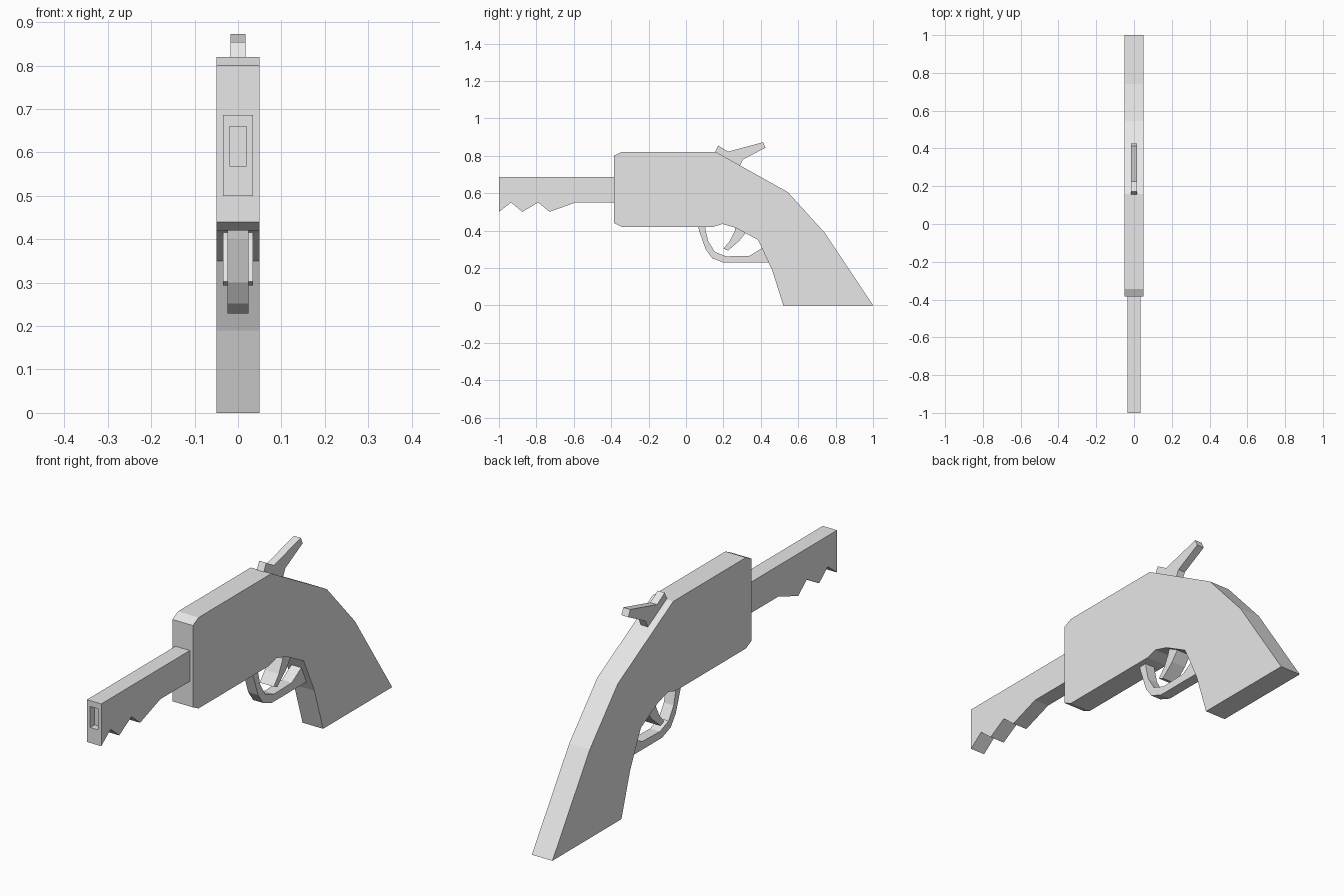
import bpy
import bmesh

cube = bpy.data.objects.get("Cube")
if cube:
    bpy.data.objects.remove(cube, do_unlink=True)

grey = bpy.data.materials.new("plain grey")
grey.diffuse_color = (0.8, 0.8, 0.8, 1)
grey.use_nodes = True
grey.node_tree.nodes["Principled BSDF"].inputs["Base Color"].default_value = (0.8, 0.8, 0.8, 1)


def plate(name, profile, half_width, edit=None):
    """Extrude a (y, z) side profile across x, centred on x = 0."""
    bm = bmesh.new()
    side = bm.faces.new([bm.verts.new((-half_width, y, z)) for y, z in profile])
    grown = bmesh.ops.extrude_face_region(bm, geom=[side], use_keep_orig=True)
    moved = [v for v in grown["geom"] if isinstance(v, bmesh.types.BMVert)]
    bmesh.ops.translate(bm, verts=moved, vec=(2 * half_width, 0, 0))
    bmesh.ops.recalc_face_normals(bm, faces=bm.faces[:])
    if edit:
        edit(bm)
    mesh = bpy.data.meshes.new(name)
    bm.to_mesh(mesh)
    bm.free()
    mesh.materials.append(grey)
    obj = bpy.data.objects.new(name, mesh)
    bpy.context.collection.objects.link(obj)
    return obj


def cut_muzzle(bm):
    """Sink a rectangular recess into the front end of the barrel."""
    front = next(f for f in bm.faces if all(v.co.y < -0.999 for v in f.verts))
    mid = front.calc_center_median().z
    bmesh.ops.inset_individual(bm, faces=[front], thickness=0.01)
    for v in front.verts:
        v.co.x = 0.019 if v.co.x > 0 else -0.019
        v.co.z = 0.66 if v.co.z > mid else 0.568
    bmesh.ops.inset_individual(bm, faces=[front], thickness=0.0)
    for v in front.verts:
        v.co.y = -0.97


# Receiver and grip in one slab
plate("body_and_grip", [
    (-0.385, 0.44), (-0.385, 0.80), (-0.345, 0.82), (0.16, 0.82),
    (0.545, 0.605), (0.74, 0.39), (1.0, 0.0), (0.52, 0.0),
    (0.46, 0.19), (0.385, 0.35), (0.265, 0.415), (0.195, 0.435),
    (0.145, 0.42), (-0.345, 0.42)], 0.05)

# Barrel with a notched underside
plate("barrel", [
    (-1.0, 0.50), (-1.0, 0.686), (-0.37, 0.686), (-0.37, 0.55),
    (-0.59, 0.55), (-0.73, 0.50), (-0.79, 0.55), (-0.875, 0.50),
    (-0.935, 0.55)], 0.035, cut_muzzle)

# Hammer
plate("hammer", [
    (0.155, 0.82), (0.172, 0.854), (0.225, 0.822), (0.412, 0.872),
    (0.425, 0.843), (0.305, 0.78), (0.285, 0.74), (0.20, 0.77)], 0.017)

# Trigger guard, its ends buried in the body
plate("trigger_guard", [
    (0.06, 0.44), (0.07, 0.40), (0.105, 0.30), (0.14, 0.252), (0.20, 0.229),
    (0.46, 0.229), (0.43, 0.315), (0.405, 0.305), (0.34, 0.265),
    (0.215, 0.262), (0.155, 0.285), (0.12, 0.34), (0.105, 0.40),
    (0.10, 0.44)], 0.024)

# Trigger
plate("trigger", [
    (0.265, 0.43), (0.262, 0.40), (0.235, 0.345), (0.20, 0.303),
    (0.225, 0.293), (0.285, 0.345), (0.32, 0.39), (0.31, 0.43)], 0.034)
